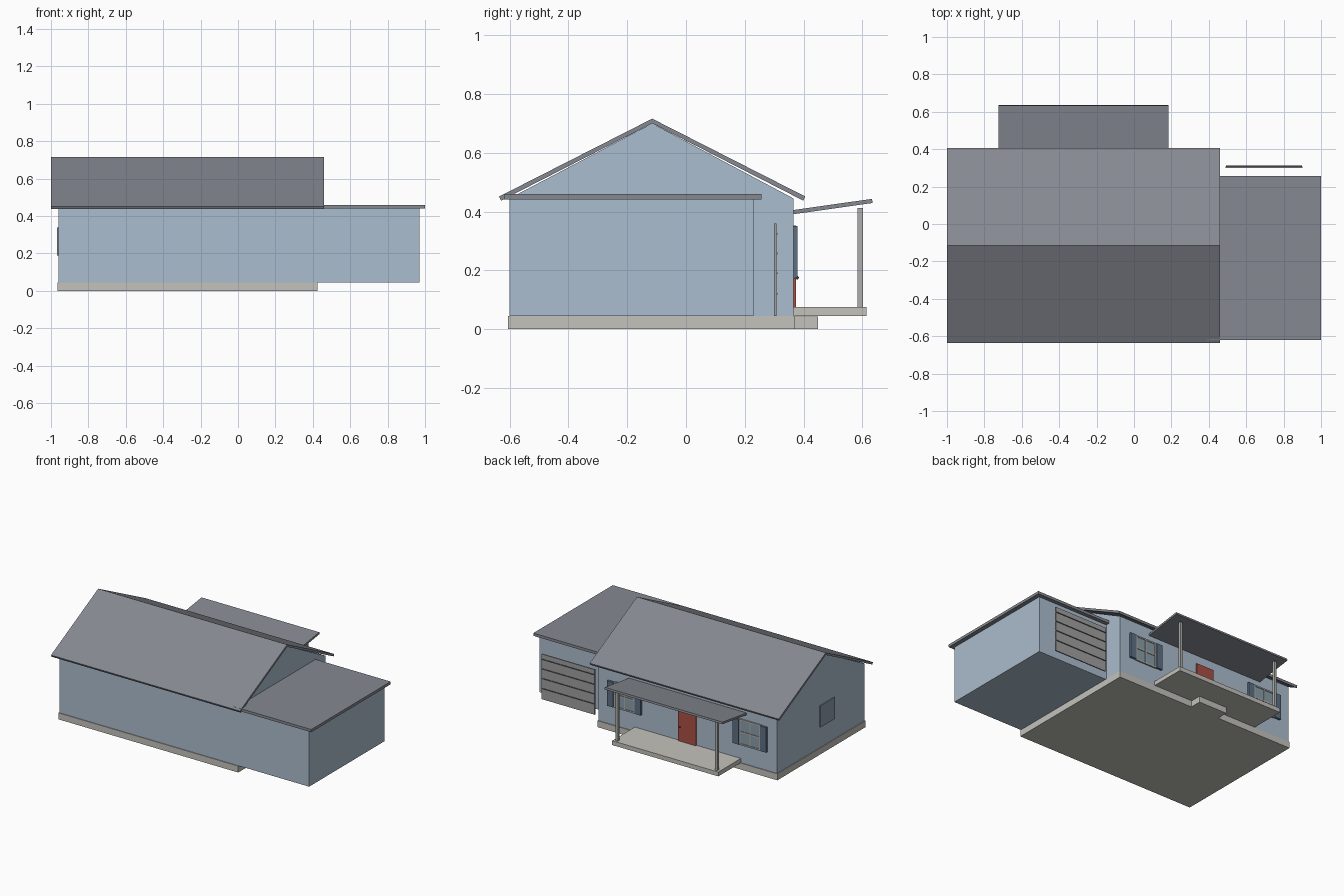
import bpy, bmesh, math

if "Cube" in bpy.data.objects:
    bpy.data.objects.remove(bpy.data.objects["Cube"])


def material(name, rgb):
    m = bpy.data.materials.new(name)
    m.diffuse_color = (*rgb, 1)
    m.use_nodes = True
    m.node_tree.nodes["Principled BSDF"].inputs["Base Color"].default_value = m.diffuse_color
    return m


WALL = material("blue_siding", (0.41, 0.51, 0.62))
ROOF = material("dark_shingle", (0.235, 0.25, 0.28))
STONE = material("concrete", (0.55, 0.54, 0.50))
RED = material("red_paint", (0.40, 0.08, 0.06))
GLASS = material("glass", (0.25, 0.34, 0.40))
TRIM = material("trim", (0.42, 0.42, 0.41))
SHUTTER = material("shutter_blue", (0.11, 0.16, 0.23))
PANEL = material("garage_panel", (0.35, 0.35, 0.35))
DARK = material("dark_metal", (0.10, 0.10, 0.10))


def prism(name, profile, x0, x1, mat):
    """Extrude a (y, z) profile along x."""
    bm = bmesh.new()
    face = bm.faces.new([bm.verts.new((x0, y, z)) for y, z in profile])
    ext = bmesh.ops.extrude_face_region(bm, geom=[face])
    verts = [v for v in ext["geom"] if isinstance(v, bmesh.types.BMVert)]
    bmesh.ops.translate(bm, verts=verts, vec=(x1 - x0, 0, 0))
    bmesh.ops.recalc_face_normals(bm, faces=bm.faces)
    me = bpy.data.meshes.new(name)
    bm.to_mesh(me)
    bm.free()
    me.materials.append(mat)
    ob = bpy.data.objects.new(name, me)
    bpy.context.collection.objects.link(ob)
    return ob


def box(name, x0, x1, y0, y1, z0, z1, mat):
    return prism(name, [(y0, z0), (y1, z0), (y1, z1), (y0, z1)], x0, x1, mat)


CX = -0.27      # centre line of the main house
RIDGE = -0.115  # ridge position in y

# Main house with gable ends
box("foundation", -0.965, 0.425, -0.605, 0.37, 0, 0.045, STONE)
prism("house_walls", [(-0.60, 0.045), (0.365, 0.045), (0.365, 0.445),
                      (RIDGE, 0.70), (-0.60, 0.445)], -0.96, 0.42, WALL)
prism("main_roof", [(RIDGE, 0.716), (0.406, 0.451), (0.399, 0.437), (RIDGE, 0.70),
                    (-0.629, 0.437), (-0.636, 0.451)], -1.0, 0.46, ROOF)

# Garage wing with flat roof and free-standing panel door
box("garage_walls", 0.42, 0.97, -0.60, 0.23, 0.045, 0.445, WALL)
box("garage_roof", 0.39, 1.0, -0.62, 0.257, 0.441, 0.46, ROOF)
box("garage_door", 0.49, 0.90, 0.30, 0.308, 0.045, 0.36, PANEL)
for i, z in enumerate((0.12, 0.19, 0.257, 0.324)):
    box(f"garage_door_seam_{i}", 0.493, 0.897, 0.305, 0.312, z - 0.003, z + 0.003, DARK)

# Porch
box("porch_slab", CX - 0.41, CX + 0.41, 0.365, 0.615, 0.045, 0.075, STONE)
box("porch_step", CX - 0.11, CX + 0.11, 0.37, 0.45, 0, 0.042, STONE)
prism("porch_roof", [(0.367, 0.391), (0.635, 0.429), (0.633, 0.443), (0.365, 0.405)],
      CX - 0.455, CX + 0.455, ROOF)
for side in (-1, 1):
    x = CX + side * 0.385
    box("porch_post", x - 0.009, x + 0.009, 0.584, 0.602, 0.075, 0.412, TRIM)

# Front door and knob
box("front_door", CX - 0.068, CX + 0.068, 0.36, 0.375, 0.06, 0.33, RED)
bpy.ops.mesh.primitive_uv_sphere_add(segments=12, ring_count=8, radius=0.006,
                                     location=(CX + 0.053, 0.378, 0.175))
knob = bpy.context.object
knob.name = "door_knob"
knob.data.materials.append(DARK)

# Porch-side windows with cross bars and shutters
for side in (-1, 1):
    x = CX + side * 0.485
    box("window_glass", x - 0.078, x + 0.078, 0.36, 0.370, 0.18, 0.345, GLASS)
    for s in (-1, 1):
        e = x + s * 0.078
        box("window_jamb", e - 0.005, e + 0.005, 0.36, 0.375, 0.172, 0.353, TRIM)
        c = x + s * 0.107
        box("shutter", c - 0.023, c + 0.023, 0.36, 0.380, 0.175, 0.35, SHUTTER)
    for z in (0.177, 0.2625, 0.348):
        box("window_rail", x - 0.078, x + 0.078, 0.36, 0.374, z - 0.005, z + 0.005, TRIM)
    box("window_mullion", x - 0.004, x + 0.004, 0.36, 0.374, 0.177, 0.348, TRIM)

# Window in the left gable wall
box("side_window", -0.968, -0.95, -0.26, -0.105, 0.19, 0.34, GLASS)
